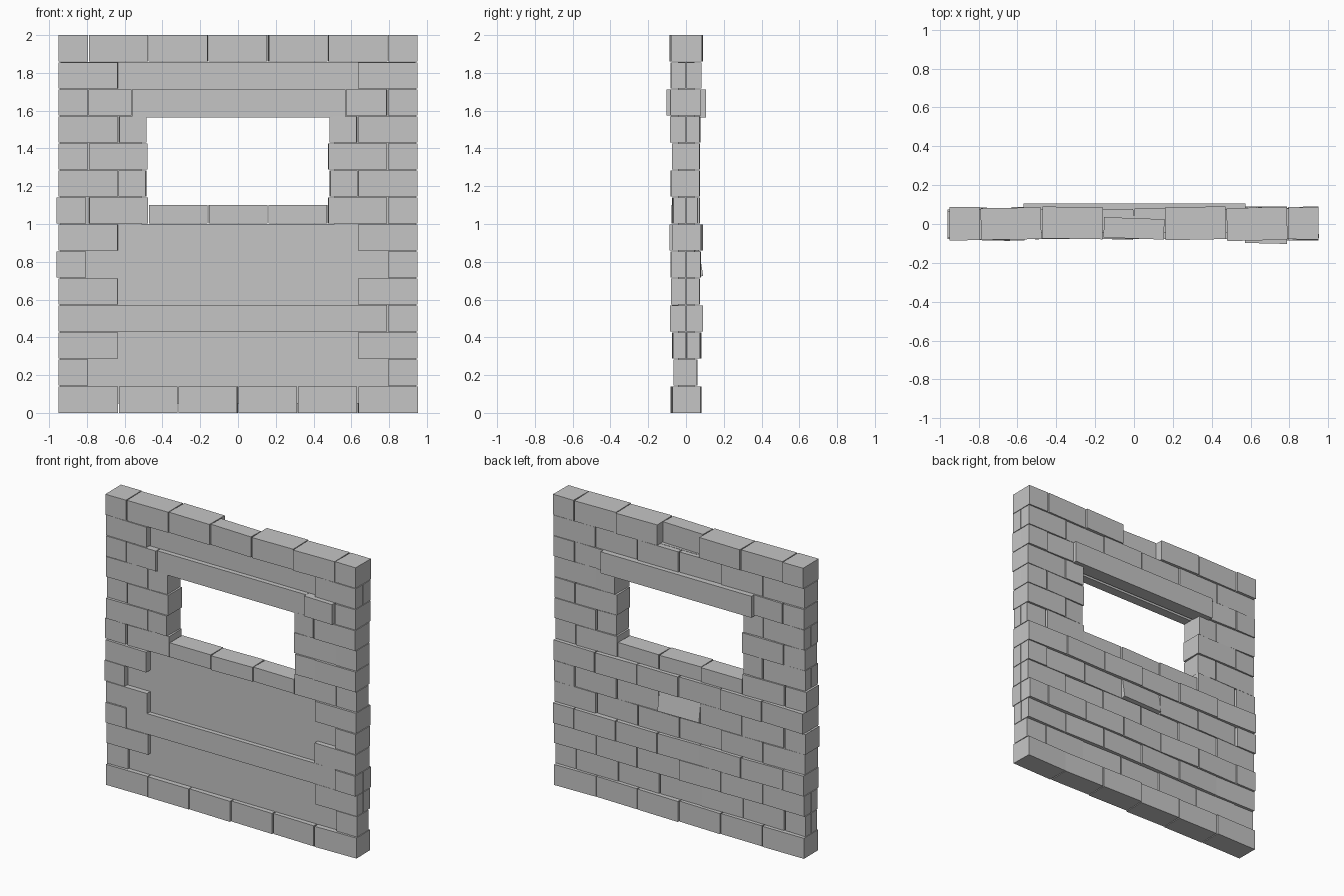
import bpy, bmesh, random
from math import radians
from mathutils import Matrix, Vector

random.seed(7)
old = bpy.data.objects.get("Cube")
if old:
    bpy.data.objects.remove(old, do_unlink=True)

ROWS = 14
H = 2 / ROWS
HALF_W = 0.953
L = 0.3167                  # length of a full brick
GAP = 0.003
# Furthest reach of each course to the front and to the back, bottom to top
FRONT = [.078, .07, .075, .085, .08, .085, .085, .072, .085, .075, .085, .085, .085, .085]
BACK = [.08, .062, .08, .09, .074, .078, .088, .07, .074, .076, .076, .085, .082, .088]

stone = bpy.data.materials.new("grey stone")
stone.diffuse_color = (0.56, 0.56, 0.56, 1)
stone.use_nodes = True
bsdf = stone.node_tree.nodes["Principled BSDF"]
bsdf.inputs["Base Color"].default_value = (0.56, 0.56, 0.56, 1)
bsdf.inputs["Roughness"].default_value = 0.9


def box(name, x, y, z, yaw=0, tilt=0):
    """Box between the given ranges, turned a little about its own centre."""
    bm = bmesh.new()
    bmesh.ops.create_cube(bm, size=1)
    size = Vector((x[1] - x[0], y[1] - y[0], z[1] - z[0]))
    mid = Vector((sum(x), sum(y), sum(z))) / 2
    turn = Matrix.Rotation(radians(yaw), 4, 'Z') @ Matrix.Rotation(radians(tilt), 4, 'X')
    bmesh.ops.transform(bm, matrix=Matrix.Translation(mid) @ turn @ Matrix.Diagonal(size).to_4x4(),
                        verts=bm.verts)
    mesh = bpy.data.meshes.new(name)
    bm.to_mesh(mesh)
    bm.free()
    mesh.materials.append(stone)
    bpy.context.collection.objects.link(bpy.data.objects.new(name, mesh))


def brick(name, x0, x1, row, front, back, yaw=None, tilt=0, top=None):
    z0 = row * H + (0 if row == 0 else 0.002)
    z1 = top or (row + 1) * H - (0 if row == ROWS - 1 else 0.002)
    if yaw is None:
        yaw = random.uniform(-1.5, 1.5)
    box(name, (x0 + GAP, x1 - GAP), (front, back), (z0, z1), yaw, tilt)


# Flat core slabs around the window opening
core_y = (-0.043, 0.045)
box("lower_core", (-0.94, 0.94), core_y, (0.05, 1.0))
box("upper_core", (-0.94, 0.94), core_y, (1.62, 1.857))
for side, name in ((-1, "right_core"), (1, "left_core")):
    box(name, sorted((side * 0.51, side * 0.94)), core_y, (0.98, 1.64))

# Long front beam and the lintel over the window
box("front_beam", (-0.8, 0.79), (-0.074, 0), (3 * H + 0.002, 4 * H))
box("lintel_front", (-0.56, 0.57), (-0.076, -0.01), (1.565, 12 * H - 0.002))
box("lintel_back", (-0.57, 0.575), (0.01, 0.105), (1.565, 12 * H - 0.002))

# Brick courses in running bond
for row in range(ROWS):
    if row % 2:
        edges = [-HALF_W] + [L * (i - 2.5) for i in range(6)] + [HALF_W]
    elif row in (8, 10):                               # half bricks form the jambs
        edges = [-HALF_W, -2 * L, -0.483, 0.483, 2 * L, HALF_W]
    else:
        edges = [-HALF_W] + [L * (i - 2) for i in range(5)] + [HALF_W]
    for x0, x1 in zip(edges, edges[1:]):
        mid = (x0 + x1) / 2
        front = -FRONT[row] + random.uniform(0, 0.01)
        back = BACK[row] - random.uniform(0, 0.01)
        central = abs(mid) < 0.1
        end = abs(mid) > HALF_W - L * 0.6

        if row == 0:                                   # bottom course
            brick("bottom_brick", x0, x1, row, front, back)
        elif row == ROWS - 1:                          # top course, middle one set forward
            if central:
                brick("top_brick", x0, x1, row, -0.075, 0.03, -2)
            else:
                brick("top_brick", x0, x1, row, front, back)
        elif row == 7 and abs(mid) < 0.48:             # sill
            brick("sill_brick", x0, x1, row, front, back, top=1.1)
        elif 8 <= row <= 11 and abs(mid) < 0.48:       # window opening
            continue
        elif end:                                      # end bricks in two leaves
            shift = -0.01 if row in (5, 7) and mid < 0 else 0
            brick("end_brick_front", x0 + shift, x1 + shift, row, front, -0.001)
            brick("end_brick_back", x0 + shift, x1 + shift, row, 0.001, back)
        elif row in (8, 10):                           # half bricks at the opening
            brick("jamb_brick", x0, x1, row, front, back, random.choice((-2, 2)))
        elif 7 <= row <= 11:                           # window pillars
            if row == 11:
                x0, x1 = (x0, -0.56) if mid < 0 else (0.57, x1)
                front = -0.1 if mid > 0 else front
            brick("pillar_brick", x0, x1, row, front, back)
        else:                                          # back face, one brick leans
            brick("back_brick", x0, x1, row, -0.02, back,
                  tilt=9 if row == 5 and central else 0)
